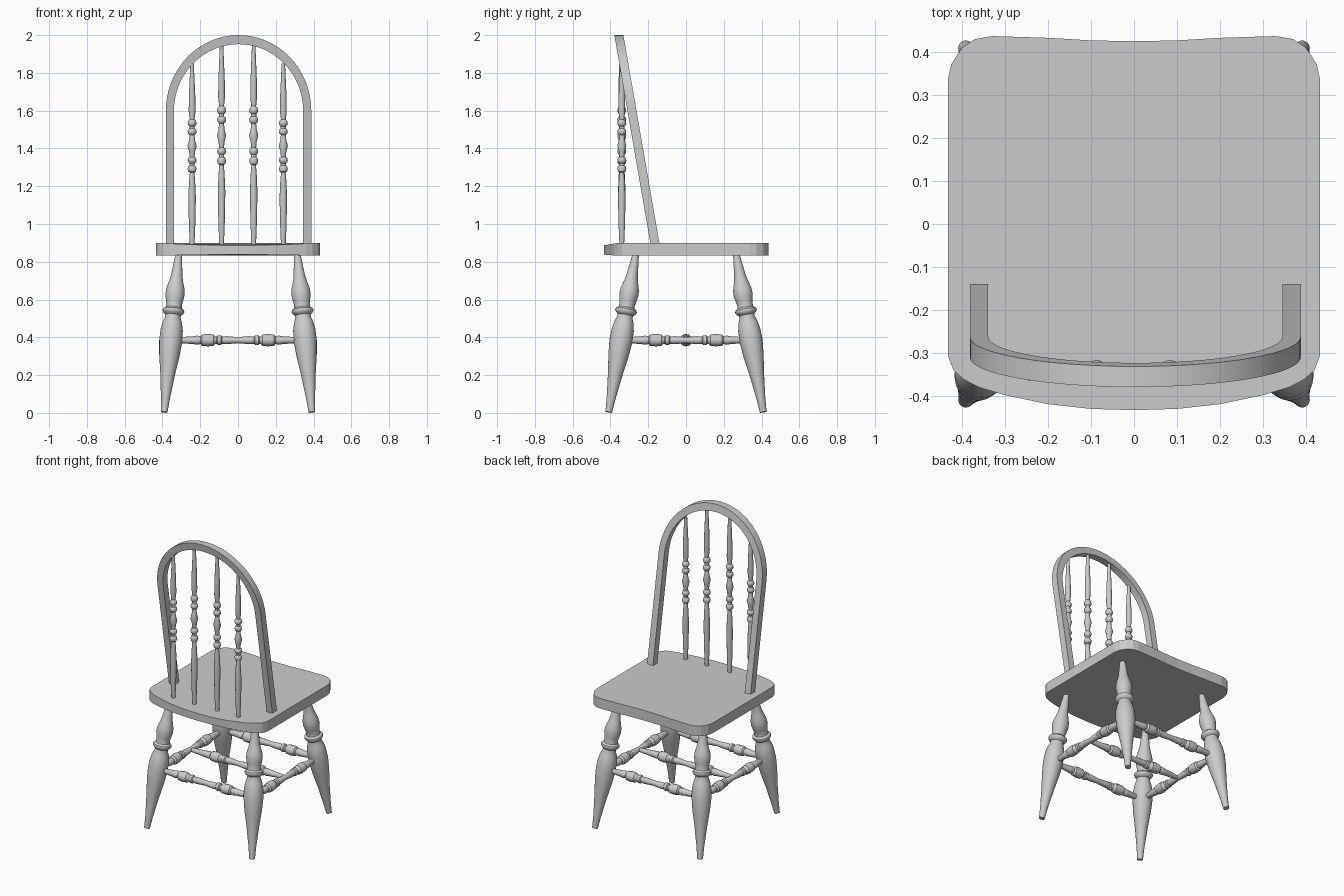
import bpy, bmesh, math
from mathutils import Vector

if "Cube" in bpy.data.objects:
    bpy.data.objects.remove(bpy.data.objects["Cube"])

GREY = (0.6, 0.6, 0.6, 1)
mat = bpy.data.materials.new("plain grey")
mat.use_nodes = True
mat.diffuse_color = GREY
mat.node_tree.nodes["Principled BSDF"].inputs["Base Color"].default_value = GREY


def finish(name, bm, smooth=True):
    bmesh.ops.recalc_face_normals(bm, faces=bm.faces)
    mesh = bpy.data.meshes.new(name)
    bm.to_mesh(mesh)
    bm.free()
    mesh.materials.append(mat)
    ob = bpy.data.objects.new(name, mesh)
    bpy.context.collection.objects.link(ob)
    if smooth:
        bpy.ops.object.select_all(action='DESELECT')
        ob.select_set(True)
        bpy.context.view_layer.objects.active = ob
        bpy.ops.object.shade_smooth_by_angle(angle=math.radians(40))
    return ob


def loft(bm, rings, cap=True):
    """Skin a list of closed rings of points."""
    rows = [[bm.verts.new(p) for p in ring] for ring in rings]
    n = len(rows[0])
    for a, b in zip(rows, rows[1:]):
        for i in range(n):
            j = (i + 1) % n
            bm.faces.new((a[i], a[j], b[j], b[i]))
    if cap:
        bm.faces.new(rows[0])
        bm.faces.new(rows[-1])


def turned(name, start, end, profile, sides=16):
    """Lathe-turned part: profile holds (fraction along the axis, radius)."""
    start, end = Vector(start), Vector(end)
    turn = (end - start).to_track_quat('Z', 'Y')
    rings = []
    for t, r in profile:
        c = start.lerp(end, t)
        rings.append([c + turn @ Vector((r * math.cos(a), r * math.sin(a), 0))
                      for a in (math.tau * i / sides for i in range(sides))])
    bm = bmesh.new()
    loft(bm, rings)
    return finish(name, bm)


# Seat: rounded outline, bowed back edge, slightly thinner there
half = [(0, -.433), (.1, -.43), (.2, -.419), (.3, -.398), (.36, -.38), (.395, -.362),
        (.42, -.34), (.433, -.305), (.433, .335), (.425, .372), (.4, .41), (.37, .43),
        (.33, .437), (.2, .433), (.1, .427), (0, .425)]
outline = half + [(-x, y) for x, y in half[-2:0:-1]]


def seat_ring(z, shift):
    return [(x, y, z + shift * max(0, (-.36 - y) / .073)) for x, y in outline]


bm = bmesh.new()
loft(bm, [seat_ring(.832, .006), seat_ring(.9, -.013)])
finish("seat", bm, smooth=False)

# Bow: rectangular strip arching over, leaning toward the back
def lean(z):
    return -.165 - .173 * (z - .9)


def bow_point(rx, rz, a, side):
    z = 1.6 + rz * math.sin(a)
    return (.003 + rx * math.cos(a), lean(z) + side * .024, z)


def bow_foot(s, z):
    return [(.003 + s * r, lean(z) + d * .024, z)
            for r, d in ((.385, -1), (.385, 1), (.342, 1), (.342, -1))]


arch = []
for i in range(33):
    a = math.pi * i / 32
    arch.append([bow_point(.385, .4, a, -1), bow_point(.385, .4, a, 1),
                 bow_point(.342, .352, a, 1), bow_point(.342, .352, a, -1)])
bm = bmesh.new()
loft(bm, [bow_foot(1, .885)] + arch + [bow_foot(-1, .885)])
finish("back_bow", bm)

# Back spindles
spindle = [(0, .012), (.12, .017), (.27, .02), (.36, .016), (.405, .012), (.41, .02),
           (.425, .024), (.438, .02), (.443, .014), (.455, .014), (.46, .02), (.472, .024),
           (.485, .02), (.49, .013), (.52, .016), (.55, .024), (.58, .016), (.61, .013),
           (.615, .02), (.628, .024), (.64, .02), (.645, .014), (.657, .014), (.662, .02),
           (.674, .024), (.687, .02), (.695, .013), (.74, .018), (.82, .017), (1, .009)]
for i, (x, top) in enumerate([(-.243, 1.85), (-.087, 1.95), (.083, 1.95), (.24, 1.85)]):
    turned(f"back_spindle_{i + 1}", (x, -.34, .88), (x, -.34, top), spindle, 12)

# Splayed legs, profile from foot to seat
leg = [(0, .018), (.08, .023), (.24, .039), (.36, .054), (.45, .061), (.52, .059),
       (.57, .051), (.6, .041), (.615, .041), (.625, .052), (.638, .058), (.65, .056),
       (.662, .043), (.68, .041), (.71, .046), (.745, .051), (.78, .049), (.82, .039),
       (.86, .031), (.92, .025), (1, .017)]
for sy, row in ((-1, "back"), (1, "front")):
    for sx, side in ((1, "left"), (-1, "right")):
        turned(f"{row}_{side}_leg", (sx * .391, sy * .409, .004),
               (sx * .314, sy * .266, .84), leg, 24)

# Stretchers: half profile in length units, mirrored about the middle
stretch = [(0, .016), (.06, .021), (.085, .019), (.09, .026), (.108, .026), (.113, .019),
           (.122, .021), (.13, .03), (.16, .033), (.19, .03), (.198, .02), (.215, .024),
           (.235, .021), (.345, .013)]
full = [(-d, r) for d, r in stretch[:0:-1]] + stretch
profile = [(.5 + d / .69, r) for d, r in full]
for name, y in (("back", -.345), ("middle", 0), ("front", .345)):
    turned(name + "_stretcher", (-.345, y, .385), (.345, y, .385), profile, 12)
for name, x in (("left", .352), ("right", -.352)):
    turned(name + "_stretcher", (x, -.345, .385), (x, .345, .385), profile, 12)
